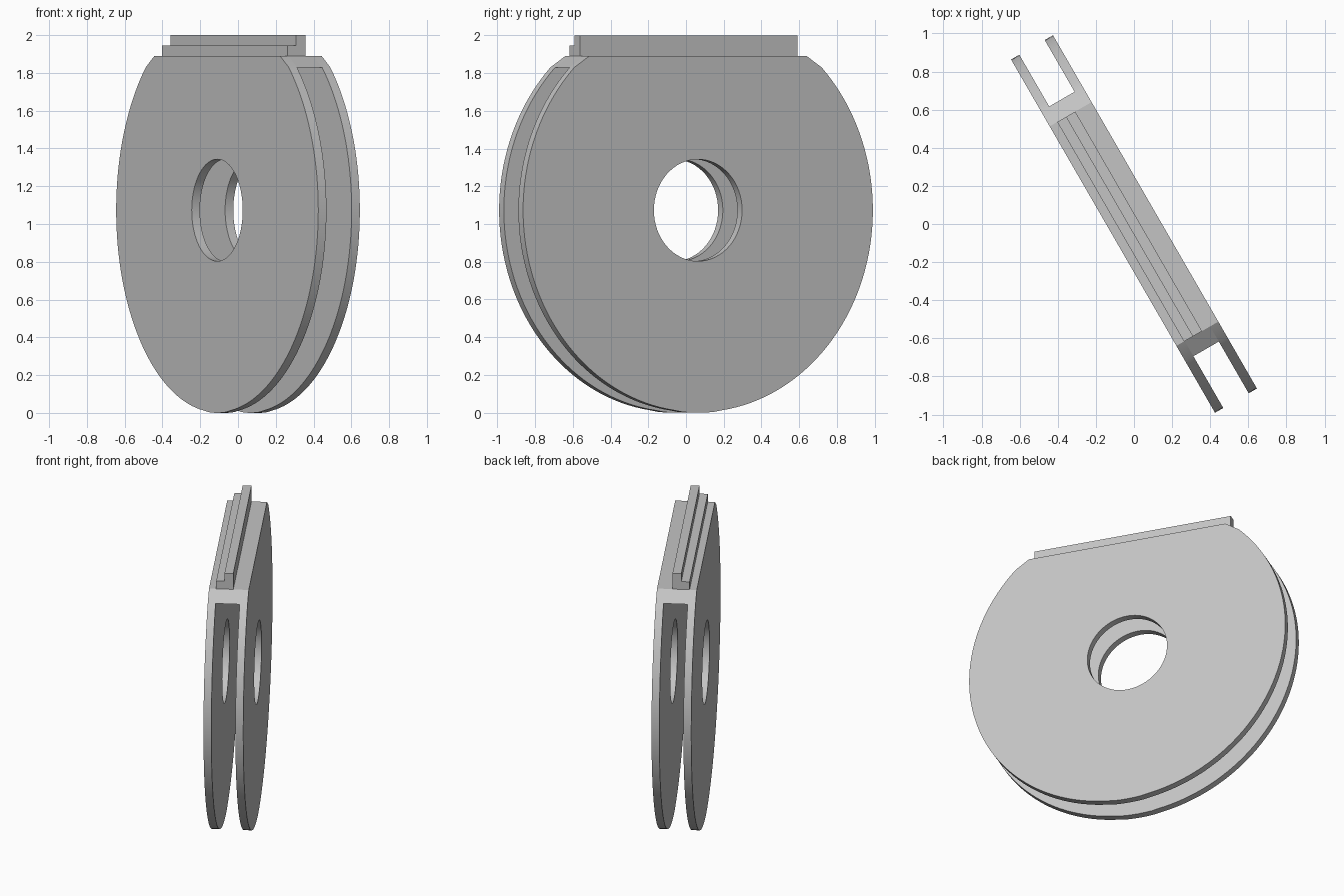
import bpy
import bmesh
from math import cos, sin, pi, radians
from mathutils import Matrix, Vector

cube = bpy.data.objects.get("Cube")
if cube:
    bpy.data.objects.remove(cube, do_unlink=True)

RADIUS, HOLE, CENTRE = 1.07, 0.27, 1.073
TOP, FLAT = 1.89, 0.665          # height and half length of the flat top
INNER, OUTER = 0.077, 0.127      # plate faces measured from the middle plane
TURN = Matrix.Rotation(radians(30), 4, "Z")

grey = bpy.data.materials.new("plain grey")
grey.use_nodes = True
colour = (0.55, 0.55, 0.55, 1)
grey.diffuse_color = colour
grey.node_tree.nodes["Principled BSDF"].inputs["Base Color"].default_value = colour


def arc(radius, start, end, steps):
    """Points of an arc in the (y, z) plane around the hub."""
    angles = [start + (end - start) * i / steps for i in range(steps + 1)]
    return [(radius * cos(a), CENTRE + radius * sin(a)) for a in angles]


def slab(name, loops, x0, x1):
    """Extrude closed (y, z) loops from x0 to x1; inner loops become holes."""
    bm = bmesh.new()
    edges = []
    for loop in loops:
        verts = [bm.verts.new((x0, y, z)) for y, z in loop]
        edges += [bm.edges.new((v, verts[i - 1])) for i, v in enumerate(verts)]
    bmesh.ops.triangle_fill(bm, edges=edges, use_beauty=True, normal=(1, 0, 0))
    result = bmesh.ops.extrude_face_region(bm, geom=bm.faces[:], use_keep_orig=True)
    moved = [g for g in result["geom"] if isinstance(g, bmesh.types.BMVert)]
    bmesh.ops.translate(bm, verts=moved, vec=Vector((x1 - x0, 0, 0)))
    bmesh.ops.recalc_face_normals(bm, faces=bm.faces[:])
    bm.transform(TURN)
    mesh = bpy.data.meshes.new(name)
    bm.to_mesh(mesh)
    bm.free()
    mesh.materials.append(grey)
    obj = bpy.data.objects.new(name, mesh)
    bpy.context.collection.objects.link(obj)
    bpy.ops.object.select_all(action="DESELECT")
    obj.select_set(True)
    bpy.context.view_layer.objects.active = obj
    bpy.ops.object.shade_smooth_by_angle(angle=radians(25))
    return obj


# Two round side plates with a flat, chamfered top and a round hole
rim = arc(RADIUS, 3 * pi / 4, 9 * pi / 4, 108)
outline = rim + [(FLAT, TOP), (-FLAT, TOP)]
hole = arc(HOLE, 0, 2 * pi, 64)[:-1]
slab("left_plate", [outline, hole], INNER, OUTER)
slab("right_plate", [outline, hole], -OUTER, -INNER)

# Bridge joining the plates at the top
bridge = [rim[0], rim[-1], (FLAT, TOP), (-FLAT, TOP)]
slab("top_bridge", [bridge], -INNER, INNER)


# Stepped rail on the bridge
def bar(name, x0, x1, height):
    profile = [(-FLAT, TOP), (FLAT, TOP), (FLAT, height), (-FLAT, height)]
    slab(name, [profile], x0, x1)


bar("low_rail", -0.081, -0.028, 1.945)
bar("high_rail", -0.028, 0.028, 2.0)

# Rest the plates on the ground
for obj in bpy.context.collection.objects:
    if obj.type == "MESH" and obj.name.endswith("_plate"):
        lowest = min(v.co.z for v in obj.data.vertices)
        for v in obj.data.vertices:
            v.co.z = max(v.co.z - lowest, 0) if v.co.z < 0.01 else v.co.z
